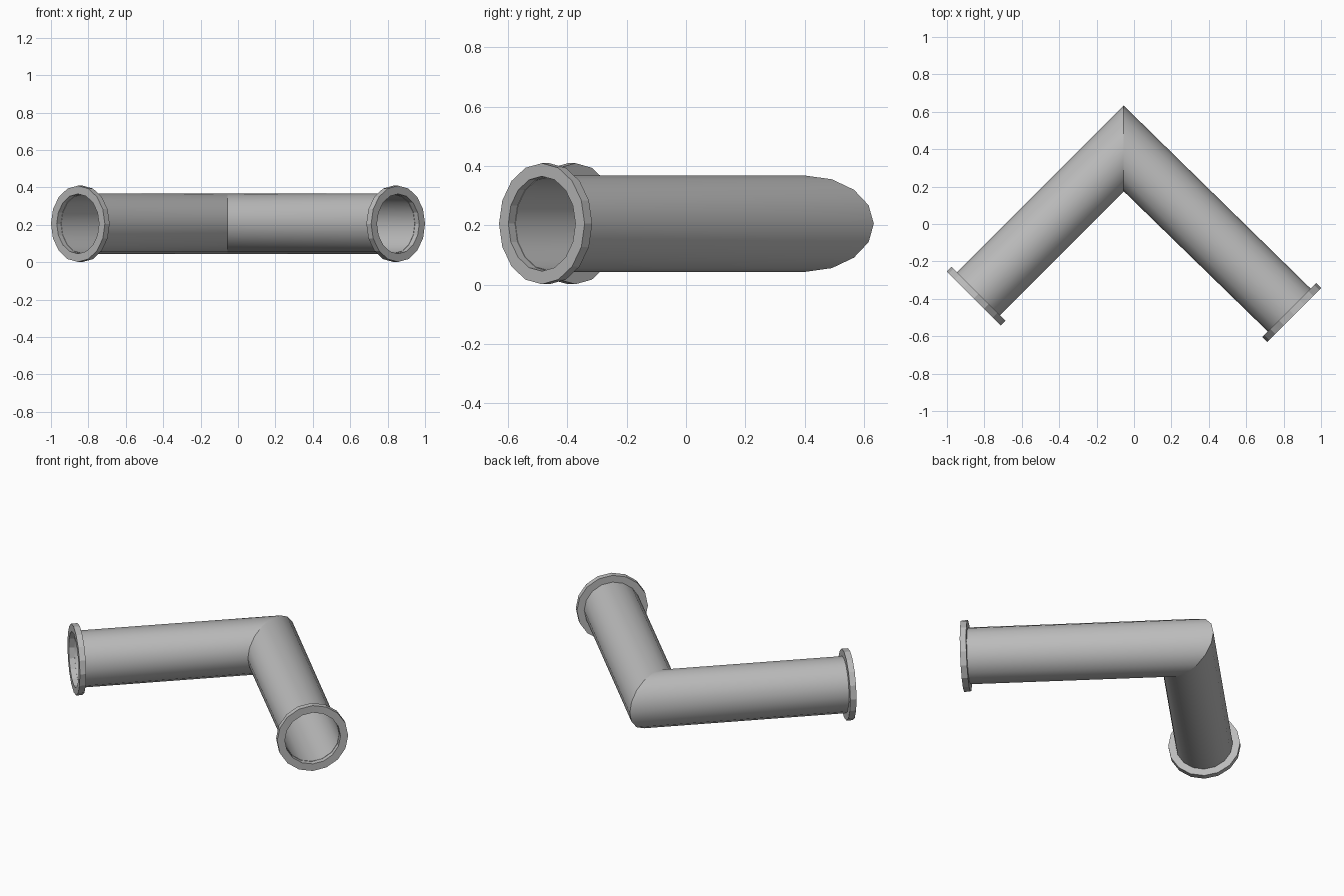
import bpy, bmesh, math
from mathutils import Vector

cube = bpy.data.objects.get("Cube")
if cube:
    bpy.data.objects.remove(cube, do_unlink=True)

SIDES = 16
PIPE_R, BORE_R, FLANGE_R, THICK = 0.162, 0.158, 0.204, 0.036
ELBOW = Vector((-0.055, 0.404, 0.205))
D = math.sqrt(0.5)

grey = bpy.data.materials.new("pipe_grey")
grey.use_nodes = True
colour = (0.5, 0.5, 0.5, 1)
grey.diffuse_color = colour
grey.node_tree.nodes["Principled BSDF"].inputs["Base Color"].default_value = colour


def ring(centre, side, radius):
    """Circle of points spanned by a horizontal side vector and z."""
    up = Vector((0, 0, radius))
    turns = [math.tau * i / SIDES for i in range(SIDES)]
    return [centre + side * radius * math.cos(a) + up * math.sin(a) for a in turns]


def loft(name, rings, smooth):
    """Closed hollow solid: skin the rings in order, last one back to the first."""
    bm = bmesh.new()
    loops = [[bm.verts.new(p) for p in r] for r in rings]
    for a, b in zip(loops, loops[1:] + loops[:1]):
        for i in range(SIDES):
            j = (i + 1) % SIDES
            bm.faces.new((a[i], a[j], b[j], b[i]))
    bmesh.ops.recalc_face_normals(bm, faces=bm.faces)
    mesh = bpy.data.meshes.new(name)
    bm.to_mesh(mesh)
    bm.free()
    mesh.materials.append(grey)
    obj = bpy.data.objects.new(name, mesh)
    bpy.context.collection.objects.link(obj)
    if smooth:
        bpy.ops.object.select_all(action="DESELECT")
        obj.select_set(True)
        bpy.context.view_layer.objects.active = obj
        bpy.ops.object.shade_smooth_by_angle(angle=math.radians(30))


# Two mitred arms, each ending in a flange
mitre = Vector((0, 1 / D, 0))
for label, sign, x, y in (("right", -1, -0.856, -0.398), ("left", 1, 0.856, -0.486)):
    face = Vector((x, y, ELBOW.z))
    out = Vector((sign * D, -D, 0))
    side = Vector((sign * D, D, 0))
    back = face - out * THICK
    end = back + out * 0.004

    loft(label + "_pipe", [
        ring(ELBOW, mitre, PIPE_R), ring(end, side, PIPE_R),
        ring(end, side, BORE_R), ring(ELBOW, mitre, BORE_R)], True)
    loft(label + "_flange", [
        ring(back, side, FLANGE_R), ring(face, side, FLANGE_R),
        ring(face, side, PIPE_R - 0.002), ring(back, side, PIPE_R - 0.002)], False)
